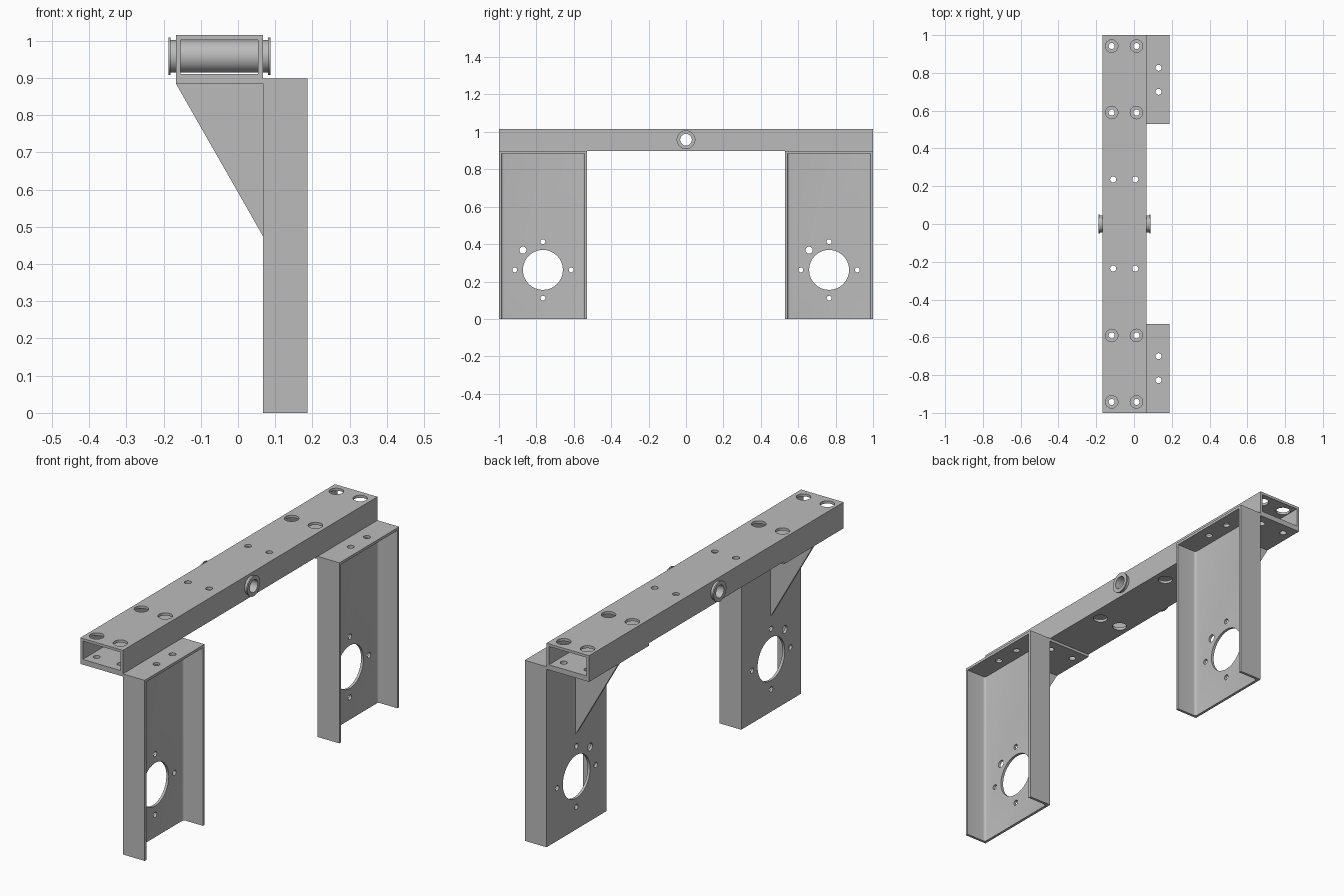
import bpy, bmesh
from math import sin, cos, pi
from mathutils import Vector, Matrix

cube = bpy.data.objects.get("Cube")
if cube:
    bpy.data.objects.remove(cube, do_unlink=True)

steel = bpy.data.materials.new("steel_grey")
steel.use_nodes = True
GREY = (0.5, 0.5, 0.5, 1)
steel.diffuse_color = GREY
steel.node_tree.nodes["Principled BSDF"].inputs["Base Color"].default_value = GREY

T = 0.013                      # sheet thickness
X0, X1, X2 = -0.167, 0.067, 0.187   # beam back, beam front, leg front
Z_PLATE, Z_BEAM, Z_TOP = 0.885, 0.898, 1.015
Y_IN, Y_OUT = 0.53, 1.0
Y_MID = (Y_IN + Y_OUT) / 2
PIN_Z = 0.958


def finish(name, bm):
    bmesh.ops.recalc_face_normals(bm, faces=bm.faces)
    me = bpy.data.meshes.new(name)
    bm.to_mesh(me)
    bm.free()
    me.materials.append(steel)
    ob = bpy.data.objects.new(name, me)
    bpy.context.collection.objects.link(ob)
    return ob


def prism(name, pts, offset):
    """Extrude a closed outline of 3D points along an offset."""
    bm = bmesh.new()
    face = bm.faces.new([bm.verts.new(p) for p in pts])
    ext = bmesh.ops.extrude_face_region(bm, geom=[face])
    verts = [v for v in ext["geom"] if isinstance(v, bmesh.types.BMVert)]
    bmesh.ops.translate(bm, verts=verts, vec=offset)
    return finish(name, bm)


def box(name, lo, hi):
    (x0, y0, z0), (x1, y1, z1) = lo, hi
    return prism(name, [(x0, y0, z0), (x1, y0, z0), (x1, y1, z0), (x0, y1, z0)],
                 (0, 0, z1 - z0))


def drills(axis, holes, depth=0.04):
    """One cutter mesh holding a cylinder for each (centre, radius)."""
    bm = bmesh.new()
    turn = Matrix.Rotation(pi / 2, 4, 'Y') if axis == 'X' else Matrix()
    for centre, r in holes:
        bmesh.ops.create_cone(bm, cap_ends=True, segments=32, radius1=r, radius2=r,
                              depth=depth, matrix=Matrix.Translation(centre) @ turn)
    cutter = finish("cutter", bm)
    cutter.hide_render = True
    return cutter


def cut(ob, cutter):
    mod = ob.modifiers.new("cut", 'BOOLEAN')
    mod.operation, mod.solver, mod.object = 'DIFFERENCE', 'EXACT', cutter
    graph = bpy.context.evaluated_depsgraph_get()
    me = bpy.data.meshes.new_from_object(ob.evaluated_get(graph))
    ob.modifiers.clear()
    ob.data = me
    bpy.data.objects.remove(cutter, do_unlink=True)


def smooth(ob):
    bpy.ops.object.select_all(action='DESELECT')
    ob.select_set(True)
    bpy.context.view_layer.objects.active = ob
    bpy.ops.object.shade_smooth_by_angle(angle=0.6)


# Hollow cross beam
beam = box("cross_beam", (X0, -1, Z_BEAM), (X1, 1, Z_TOP))
cut(beam, box("cutter", (X0 + T, -1.1, Z_BEAM + T), (X1 - T, 1.1, Z_TOP - T)))
BIG, SMALL = 0.033, 0.016
bolt_x, bolt_y = (-0.118, 0.013), (0.59, 0.942)
top_holes, low_holes = [], []
for s in (-1, 1):
    for x in bolt_x:
        for y in bolt_y:
            top_holes.append(((x, s * y, Z_TOP), BIG))
            low_holes.append(((x, s * y, Z_BEAM), SMALL))
    for x in (-0.11, 0.007):
        top_holes.append(((x, s * 0.236, Z_TOP), SMALL))
        low_holes.append(((x, s * 0.236, Z_BEAM), BIG))
cut(beam, drills('Z', top_holes + low_holes))
cut(beam, drills('X', [((-0.05, 0, PIN_Z), 0.0435)], 0.4))
smooth(beam)

# Flanged pivot sleeve through the beam, turned about the x axis
bm = bmesh.new()
half, lip = 0.137, 0.006
outline = [(-half, 0.031), (-half, 0.05), (lip - half, 0.05), (lip - half, 0.044),
           (half - lip, 0.044), (half - lip, 0.05), (half, 0.05), (half, 0.031)]
verts = [bm.verts.new((x - 0.05, 0, PIN_Z + r)) for x, r in outline]
edges = [bm.edges.new((a, b)) for a, b in zip(verts, verts[1:] + verts[:1])]
bmesh.ops.spin(bm, geom=verts + edges, cent=(0, 0, PIN_Z), axis=(1, 0, 0),
               angle=2 * pi, steps=48, use_merge=True)
bmesh.ops.remove_doubles(bm, verts=bm.verts, dist=0.0001)
smooth(finish("pivot_sleeve", bm))


def channel_outline(y0, y1, r=0.012):
    """U section open to the front, with rounded inner bends."""
    pts = [(X2, y0), (X1, y0), (X1, y1), (X2, y1), (X2, y1 - T)]
    cx = X1 + T + r
    arc = [(i * pi / 8) for i in range(5)]
    pts += [(cx - r * sin(a), y1 - T - r + r * cos(a)) for a in arc]
    pts += [(cx - r * cos(a), y0 + T + r - r * sin(a)) for a in arc]
    return [(x, y, 0) for x, y in pts + [(X2, y0 + T)]]


# Two leg brackets
for side, s in (("right", -1), ("left", 1)):
    y0, y1 = sorted((s * Y_IN, s * Y_OUT))
    yc = s * Y_MID

    # Channel leg with motor-style bore and bolt circle
    leg = prism(side + "_channel_leg", channel_outline(y0, y1), (0, 0, Z_PLATE))
    bore = Vector((X1, yc, 0.262))
    holes = [(bore, 0.107), (bore + Vector((0, -0.107, 0.106)), 0.019)]
    for dy, dz in ((1, 0), (-1, 0), (0, 1), (0, -1)):
        holes.append((bore + Vector((0, dy, dz)) * 0.151, 0.013))
    cut(leg, drills('X', holes))
    smooth(leg)

    # Top plate carrying the beam
    plate = box(side + "_top_plate", (X0, y0, Z_PLATE), (X2, y1, Z_BEAM))
    holes = [((x, s * y, Z_PLATE), SMALL) for x in bolt_x for y in bolt_y]
    holes += [((0.13, s * y, Z_PLATE), SMALL) for y in (0.7, 0.827)]
    cut(plate, drills('Z', holes))
    smooth(plate)

    # Triangular gusset behind the leg
    ya = yc - T / 2
    prism(side + "_gusset", [(X0, ya, Z_PLATE), (X1, ya, Z_PLATE), (X1, ya, 0.475)],
          (0, T, 0))
